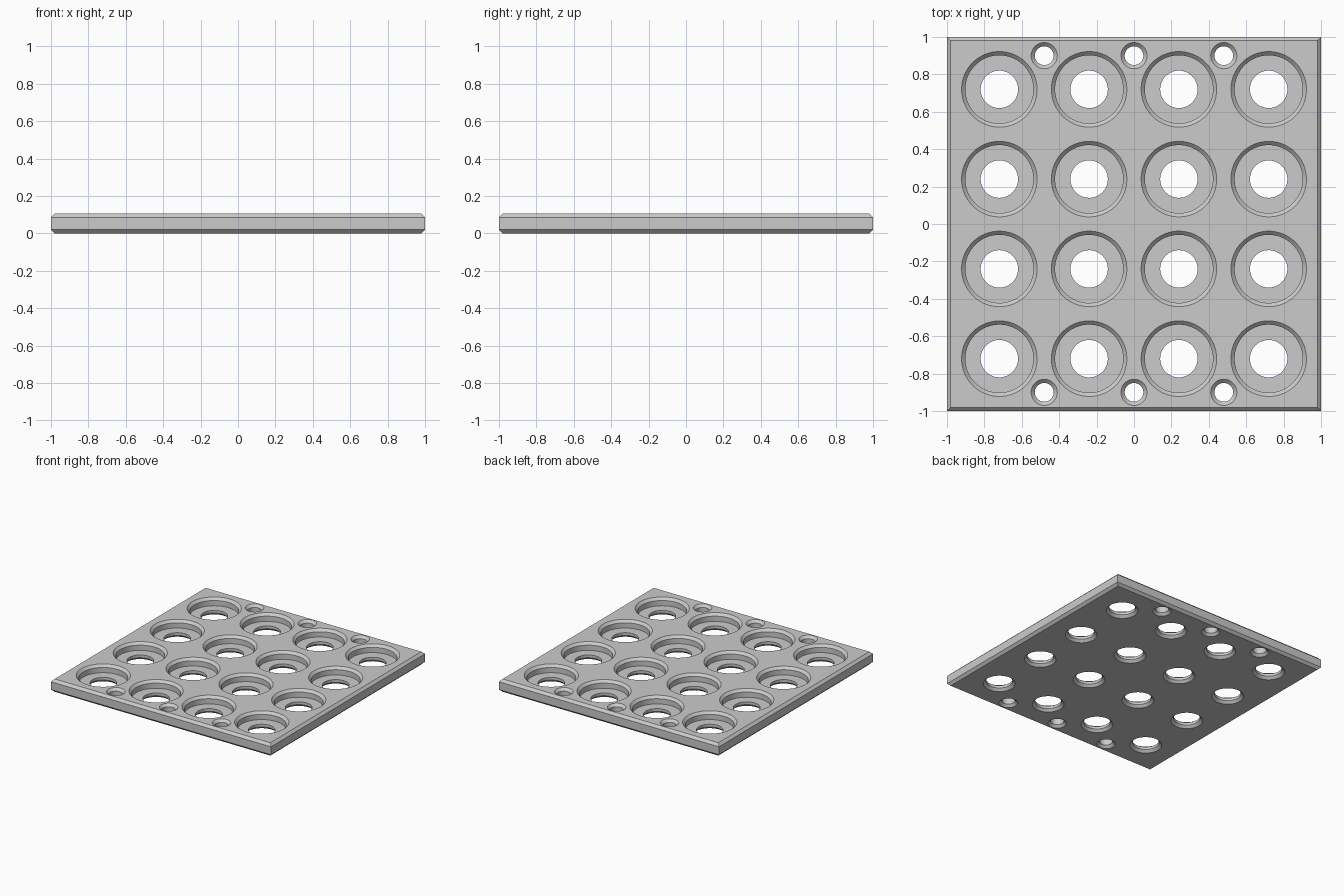
import bpy, bmesh, math

cube = bpy.data.objects.get("Cube")
if cube:
    bpy.data.objects.remove(cube, do_unlink=True)

HEIGHT, CHAMFER, FLOOR, OVER = 0.105, 0.02, 0.042, 0.02

grey = bpy.data.materials.new("plain grey")
grey.use_nodes = True
COLOUR = (0.6, 0.6, 0.6, 1)
grey.diffuse_color = COLOUR
grey.node_tree.nodes["Principled BSDF"].inputs["Base Color"].default_value = COLOUR


def stack(bm, profile, sides, cx=0, cy=0, turn=0.0):
    """Closed solid of regular-polygon rings given as (radius, z), bottom to top."""
    rings = []
    for r, z in profile:
        angles = [turn + math.tau * i / sides for i in range(sides)]
        rings.append([bm.verts.new((cx + r * math.cos(a), cy + r * math.sin(a), z)) for a in angles])
    bm.faces.new(rings[0][::-1])
    bm.faces.new(rings[-1])
    for low, high in zip(rings, rings[1:]):
        for i in range(sides):
            j = (i + 1) % sides
            bm.faces.new((low[i], low[j], high[j], high[i]))


def finish(bm, name):
    mesh = bpy.data.meshes.new(name)
    bm.to_mesh(mesh)
    bm.free()
    mesh.materials.append(grey)
    obj = bpy.data.objects.new(name, mesh)
    bpy.context.collection.objects.link(obj)
    return obj


# Square plate with chamfered upper and lower rims
bm = bmesh.new()
corner = math.sqrt(2)
inner = corner * (1 - CHAMFER)
stack(bm, [(inner, 0), (corner, CHAMFER), (corner, HEIGHT - CHAMFER), (inner, HEIGHT)],
      4, turn=math.pi / 4)
plate = finish(bm, "plate")

# Stepped pockets and small screw holes, chamfered where they meet the faces
bm = bmesh.new()
pocket = [(0.12 + OVER, -OVER), (0.10, CHAMFER), (0.10, FLOOR), (0.182, FLOOR),
          (0.182, HEIGHT - CHAMFER), (0.202 + OVER, HEIGHT + OVER)]
screw = [(0.07 + OVER, -OVER), (0.05, CHAMFER), (0.05, HEIGHT - CHAMFER),
         (0.07 + OVER, HEIGHT + OVER)]
grid = [-0.72, -0.24, 0.24, 0.72]
for x in grid:
    for y in grid:
        stack(bm, pocket, 64, x, y)
for x in (-0.48, 0, 0.48):
    for y in (-0.9, 0.9):
        stack(bm, screw, 48, x, y)
cutter = finish(bm, "hole_cutter")
cutter.hide_render = True

# Cut the holes and keep only the plate
cut = plate.modifiers.new("holes", 'BOOLEAN')
cut.operation = 'DIFFERENCE'
cut.solver = 'EXACT'
cut.object = cutter
bpy.context.view_layer.objects.active = plate
plate.select_set(True)
cutter.select_set(False)
bpy.ops.object.modifier_apply(modifier=cut.name)
bpy.data.objects.remove(cutter, do_unlink=True)
bpy.ops.object.shade_smooth_by_angle(angle=math.radians(20))
